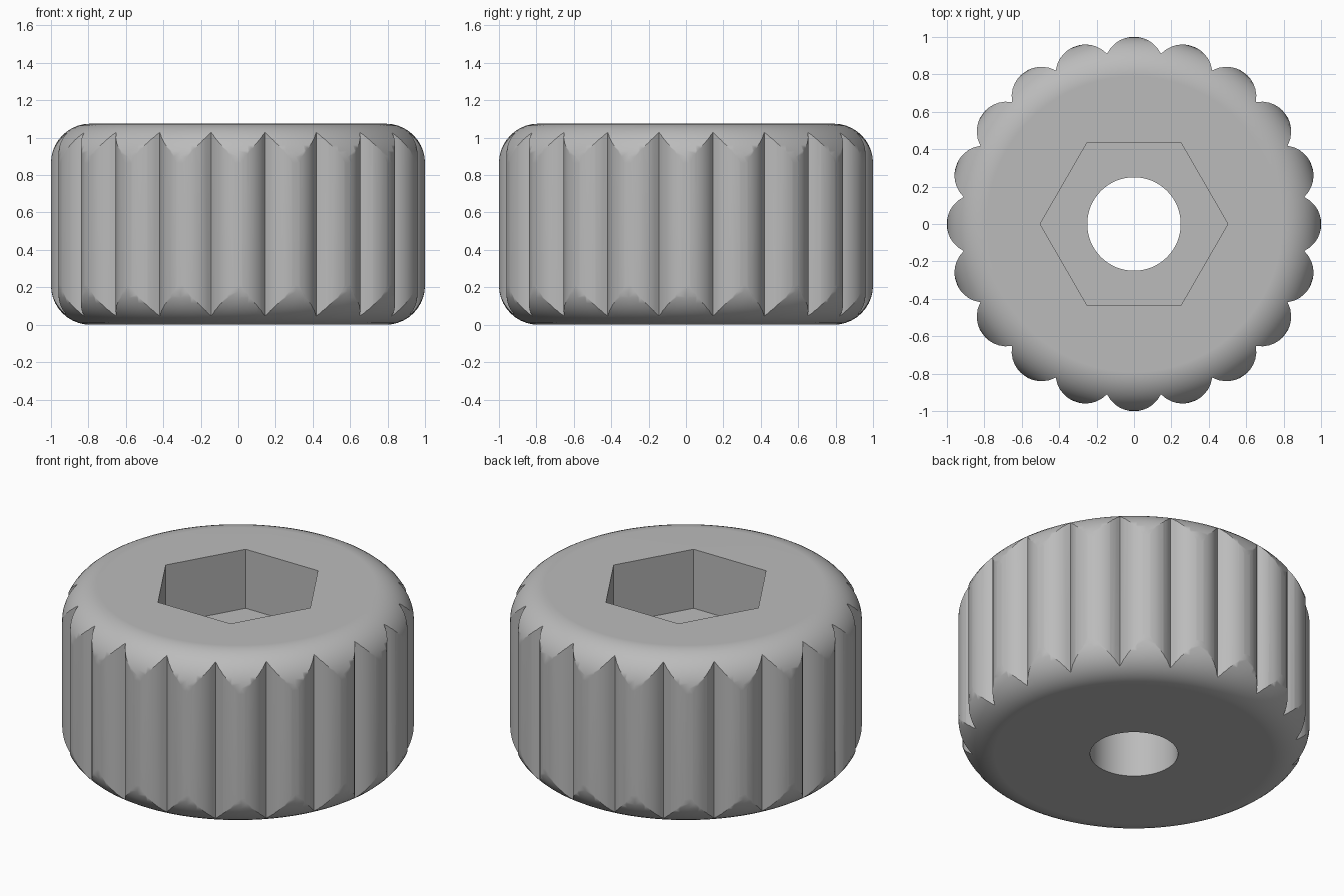
import bpy, bmesh
from math import sin, cos, pi, radians, sqrt

HEIGHT, FILLET, LOBES = 1.075, 0.21, 20

if "Cube" in bpy.data.objects:
    bpy.data.objects.remove(bpy.data.objects["Cube"], do_unlink=True)

grey = bpy.data.materials.new("plain_grey")
grey.use_nodes = True
COLOUR = (0.5, 0.5, 0.5, 1)
grey.diffuse_color = COLOUR
grey.node_tree.nodes["Principled BSDF"].inputs["Base Color"].default_value = COLOUR


def stack(name, rings):
    """Closed solid skinned through a list of rings of points."""
    bm = bmesh.new()
    loops = [[bm.verts.new(p) for p in ring] for ring in rings]
    n = len(loops[0])
    for a, b in zip(loops, loops[1:]):
        for i in range(n):
            j = (i + 1) % n
            bm.faces.new((a[i], a[j], b[j], b[i]))
    bm.faces.new(loops[0][::-1])
    bm.faces.new(loops[-1])
    mesh = bpy.data.meshes.new(name)
    bm.to_mesh(mesh)
    bm.free()
    mesh.materials.append(grey)
    obj = bpy.data.objects.new(name, mesh)
    bpy.context.collection.objects.link(obj)
    return obj


def circle(r, z, n):
    return [(r * cos(2 * pi * i / n), r * sin(2 * pi * i / n), z) for i in range(n)]


def prism(name, outline, z0, z1):
    return stack(name, [[(x, y, z) for x, y, _ in outline] for z in (z0, z1)])


def combine(target, cutter, operation):
    cutter.hide_render = True
    mod = target.modifiers.new(cutter.name, 'BOOLEAN')
    mod.operation, mod.solver, mod.object = operation, 'EXACT', cutter
    bpy.ops.object.modifier_apply(modifier=mod.name)
    bpy.data.objects.remove(cutter, do_unlink=True)


# Rounded drum
steps = 10
arc = [(1 - FILLET + FILLET * sin(a), FILLET - FILLET * cos(a))
       for a in (pi / 2 * i / steps for i in range(steps + 1))]
profile = arc + [(r, HEIGHT - z) for r, z in reversed(arc)]
knob = stack("knurled_knob", [circle(r, z, 120) for r, z in profile])
bpy.context.view_layer.objects.active = knob
knob.select_set(True)

# Scalloped grip outline: each lobe is an arc of a small circle
LOBE_R = 0.16
LOBE_C = 1.001 - LOBE_R
per_lobe = 12
scallops = []
for i in range(LOBES * per_lobe):
    t = 2 * pi * i / (LOBES * per_lobe)
    off = (t + pi / LOBES) % (2 * pi / LOBES) - pi / LOBES
    r = LOBE_C * cos(off) + sqrt(LOBE_R ** 2 - (LOBE_C * sin(off)) ** 2)
    scallops.append((r * cos(t), r * sin(t), 0))
combine(knob, prism("scallops", scallops, -0.1, HEIGHT + 0.1), 'INTERSECT')

# Hexagonal pocket and through hole
combine(knob, prism("hex_pocket", circle(0.502, 0, 6), HEIGHT - 0.37, HEIGHT + 0.1), 'DIFFERENCE')
combine(knob, prism("through_hole", circle(0.25, 0, 64), -0.1, HEIGHT + 0.1), 'DIFFERENCE')

# Smooth surfaces with crisp grooves and pocket edges
bpy.ops.object.shade_smooth_by_angle(angle=radians(30))
weighted = knob.modifiers.new("weighted_normals", 'WEIGHTED_NORMAL')
weighted.keep_sharp = True
